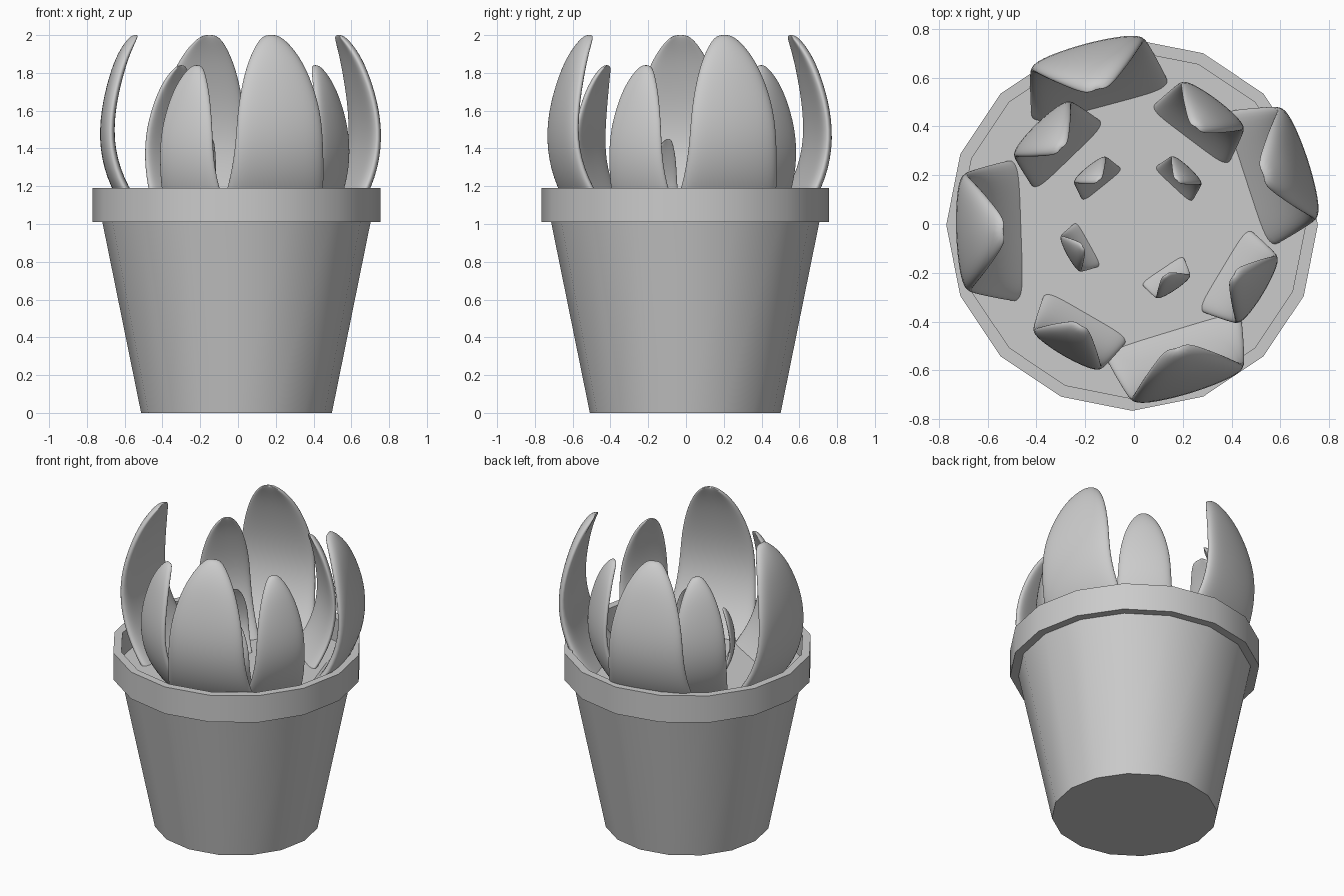
import bpy, bmesh, math
from mathutils import Vector

if "Cube" in bpy.data.objects:
    bpy.data.objects.remove(bpy.data.objects["Cube"])

CX, CY, SIDES, SOIL_Z = -0.008, -0.004, 16, 1.03


def finish(name, bm, angle):
    bmesh.ops.recalc_face_normals(bm, faces=bm.faces)
    me = bpy.data.meshes.new(name)
    bm.to_mesh(me)
    bm.free()
    ob = bpy.data.objects.new(name, me)
    bpy.context.collection.objects.link(ob)
    bpy.ops.object.select_all(action='DESELECT')
    ob.select_set(True)
    bpy.context.view_layer.objects.active = ob
    bpy.ops.object.shade_smooth_by_angle(angle=math.radians(angle))
    return ob


def loft(bm, rings, cap_start=True, cap_end=True):
    loops = [[bm.verts.new(p) for p in ring] for ring in rings]
    for a, b in zip(loops, loops[1:]):
        n = len(a)
        for i in range(n):
            j = (i + 1) % n
            bm.faces.new((a[i], a[j], b[j], b[i]))
    if cap_start:
        bm.faces.new(loops[0][::-1])
    if cap_end:
        bm.faces.new(loops[-1])


def circle(r, z):
    return [(CX + r * math.cos(2 * math.pi * i / SIDES),
             CY + r * math.sin(2 * math.pi * i / SIDES), z) for i in range(SIDES)]


# Pot: tapered wall, overhanging rim, inner wall down to the soil
bm = bmesh.new()
loft(bm, [circle(r, z) for r, z in
          [(0.505, 0), (0.71, 1.01), (0.762, 1.01), (0.762, 1.19),
           (0.712, 1.19), (0.712, SOIL_Z)]])
finish("pot", bm, 30)

# Leaf stations: height fraction, radial offset, half width, half thickness
STATIONS = [(-0.05, -0.235, 0.305, 0.05), (0.0, -0.185, 0.30, 0.05),
            (0.165, -0.065, 0.272, 0.045), (0.38, 0.0, 0.252, 0.037),
            (0.59, -0.008, 0.24, 0.035), (0.79, -0.055, 0.185, 0.035),
            (0.90, -0.095, 0.13, 0.032), (0.965, -0.13, 0.082, 0.026),
            (1.003, -0.155, 0.036, 0.015)]
RING = 12


def leaf(name, x, y, angle, width, depth, height):
    a = math.radians(angle)
    out, side = Vector((math.cos(a), math.sin(a), 0)), Vector((-math.sin(a), math.cos(a), 0))
    origin = Vector((x, y, SOIL_Z)) - out * 0.018 * depth
    rings = []
    for t, off, hw, th in STATIONS:
        ring = []
        for i in range(RING):
            c, s = math.cos(2 * math.pi * i / RING), math.sin(2 * math.pi * i / RING)
            u = math.copysign(abs(c) ** 0.8, c)
            v = math.copysign(abs(s) ** 0.6, s)
            bow = 0.015 * (1 - u * u)
            ring.append(origin + side * (u * hw * width)
                        + out * ((off + bow + v * th) * depth)
                        + Vector((0, 0, t * height)))
        rings.append(ring)
    bm = bmesh.new()
    loft(bm, rings)
    ob = finish(name, bm, 180)
    ob.modifiers.new("smooth", 'SUBSURF').levels = 2
    ob.modifiers["smooth"].render_levels = 2


# Three whorls of four leaves: (width, depth, height), then (x, y, facing angle)
WHORLS = {
    "outer_leaf": ((1.0, 1.0, 0.97),
                   [(0.69, 0.255, 18), (-0.195, 0.715, 105),
                    (-0.705, -0.035, 182), (0.225, -0.67, 287)]),
    "middle_leaf": ((0.67, 0.74, 0.81),
                    [(0.33, 0.495, 53), (-0.385, 0.40, 134),
                     (-0.28, -0.525, 240), (0.515, -0.275, 329)]),
    "inner_leaf": ((0.35, 0.38, 0.42),
                   [(0.22, 0.225, 47), (-0.185, 0.228, 129),
                    (-0.265, -0.125, 209), (0.165, -0.262, 304)]),
}
for name, (size, places) in WHORLS.items():
    for i, (x, y, ang) in enumerate(places):
        leaf(f"{name}_{i + 1}", x, y, ang, *size)
